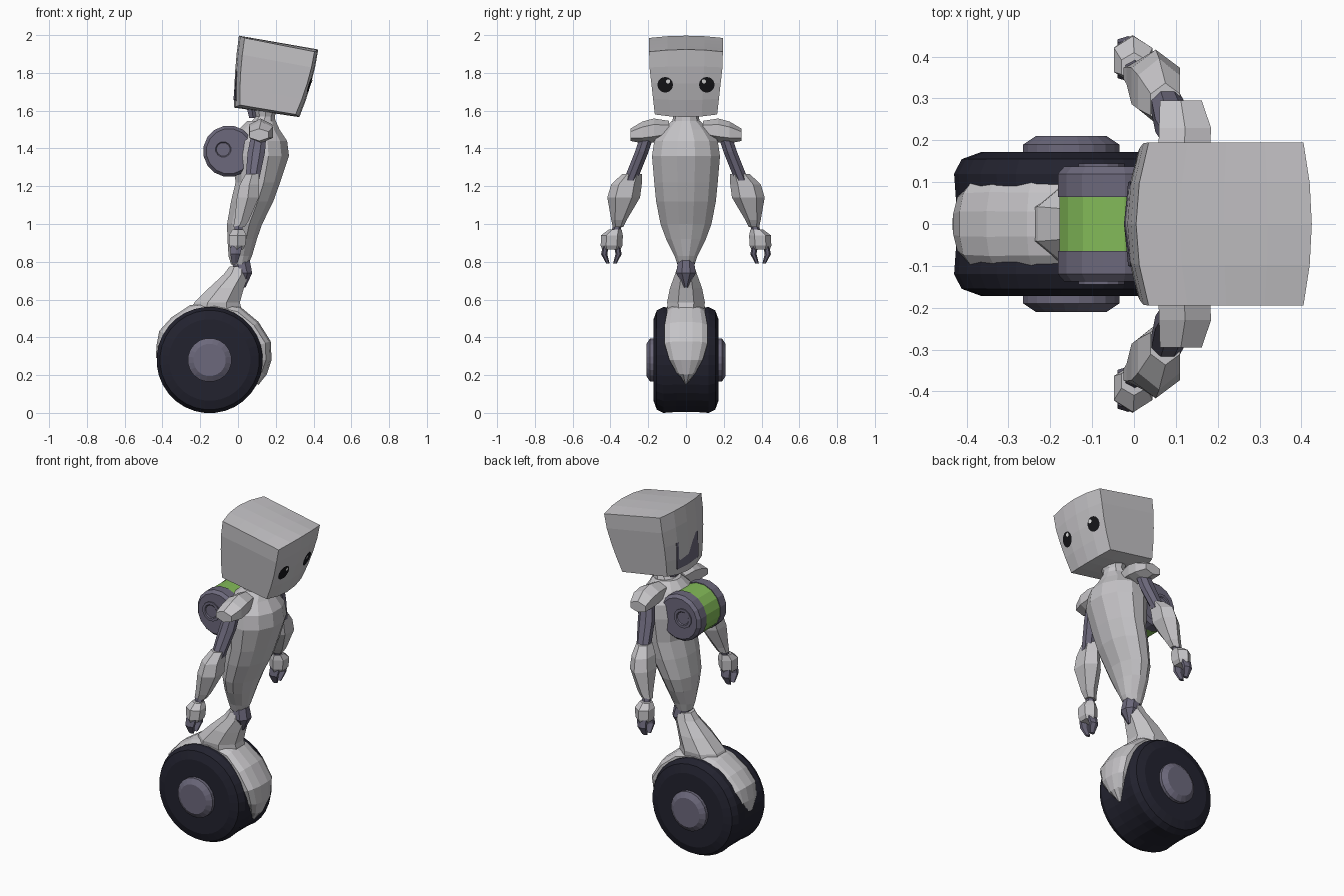
import bpy, bmesh, math
from mathutils import Vector
from mathutils.bvhtree import BVHTree

if "Cube" in bpy.data.objects:
    bpy.data.objects.remove(bpy.data.objects["Cube"])


def material(name, rgb):
    m = bpy.data.materials.new(name)
    m.diffuse_color = (*rgb, 1)
    m.use_nodes = True
    m.node_tree.nodes["Principled BSDF"].inputs["Base Color"].default_value = m.diffuse_color
    return m


SHELL = material("light grey shell", (0.56, 0.55, 0.57))
JOINT = material("purple grey joint", (0.15, 0.14, 0.20))
RUBBER = material("dark rubber", (0.016, 0.016, 0.028))
GREEN = material("green band", (0.23, 0.50, 0.10))
BLACK = material("black eye", (0.008, 0.008, 0.010))
WHITE = material("white glint", (0.85, 0.85, 0.85))


def finish(bm, name, *mats):
    bmesh.ops.recalc_face_normals(bm, faces=bm.faces)
    me = bpy.data.meshes.new(name)
    bm.to_mesh(me)
    bm.free()
    for m in mats:
        me.materials.append(m)
    ob = bpy.data.objects.new(name, me)
    bpy.context.collection.objects.link(ob)
    return ob


def skin(name, mat, rings, caps=True):
    """Join equal-length rings of points into a closed surface."""
    bm = bmesh.new()
    vs = [[bm.verts.new(p) for p in r] for r in rings]
    n = len(vs[0])
    for a, b in zip(vs, vs[1:]):
        for i in range(n):
            j = (i + 1) % n
            bm.faces.new((a[i], a[j], b[j], b[i]))
    if caps:
        bm.faces.new(vs[0])
        bm.faces.new(vs[-1])
    return finish(bm, name, mat)


def loft(name, mat, sections, n=8, axis='z'):
    """Sections are (x, y, z, half width, half depth) stacked along an axis."""
    k = 1 / math.cos(math.pi / n)
    rings = []
    for x, y, z, a, b in sections:
        ring = []
        for i in range(n):
            t = 2 * math.pi * (i + 0.5) / n
            p, q = a * k * math.cos(t), b * k * math.sin(t)
            ring.append((x + p, y + q, z) if axis == 'z' else (x + p, y, z + q))
        rings.append(ring)
    return skin(name, mat, rings)


def lathe(name, mat, cx, cz, profile, n=32):
    """Revolve (radius, y) pairs around an axis along y."""
    return loft(name, mat, [(cx, y, cz, r, r) for r, y in profile], n, 'y')


# wheel: grooved tyre and two hubs
WX, WZ = -0.15, 0.28
half = [(0.15, 0.172), (0.215, 0.172), (0.262, 0.155), (0.28, 0.12), (0.275, 0.05)]
lathe("tyre", RUBBER, WX, WZ, half + [(r, -y) for r, y in half[::-1]])
for s, side in ((1, "left"), (-1, "right")):
    lathe(side + "_hub", JOINT, WX, WZ,
          [(0.115, 0.16 * s), (0.115, 0.19 * s), (0.085, 0.21 * s)], 20)

# mudguard wrapped over the wheel: (angle, outer radius, half width)
guard = [(-27, .29, .006), (-14, .312, .05), (0, .328, .088), (17, .338, .114), (38, .328, .114),
         (60, .325, .10), (85, .315, .10), (110, .308, .10), (132, .303, .102),
         (150, .308, .098), (165, .292, .085), (178, .284, .03)]
rings = []
for deg, R, w in guard:
    c, s = math.cos(math.radians(deg)), math.sin(math.radians(deg))
    shape = [(.25, -w), (R - .03, -w), (R - .01, -.75 * w), (R, -.3 * w),
             (R, .3 * w), (R - .01, .75 * w), (R - .03, w), (.25, w)]
    rings.append([(WX + r * c, y, WZ + r * s) for r, y in shape])
skin("mudguard", SHELL, rings)

# leg and waist joint
loft("leg", SHELL, [(-.12, 0, .50, .15, .09), (-.11, 0, .585, .12, .10), (-.062, 0, .66, .093, .085),
                    (-.008, 0, .735, .066, .058), (0, 0, .775, .045, .045)])
loft("waist", JOINT, [(.03, 0, .665, .01, .01), (.03, 0, .74, .045, .052),
                      (.01, 0, .82, .05, .04)])

# torso and neck
loft("torso", SHELL, [(.008, 0, .785, .045, .045), (.012, 0, .83, .062, .06),
                      (.022, 0, .92, .078, .105), (.035, 0, 1.0, .093, .135),
                      (.075, 0, 1.12, .112, .158), (.105, 0, 1.22, .118, .168),
                      (.122, 0, 1.36, .148, .18), (.118, 0, 1.44, .142, .168),
                      (.112, 0, 1.50, .108, .12), (.125, 0, 1.545, .075, .075)], 12)
loft("neck", SHELL, [(.13, 0, 1.53, .07, .072), (.145, 0, 1.57, .05, .064),
                     (.15, 0, 1.65, .075, .085)], 10)
loft("neck_plug", JOINT, [(.08, 0, 1.56, .02, .03), (.07, 0, 1.64, .03, .035)], 6)

# head: tilted box with slightly bulging faces
bm = bmesh.new()
bmesh.ops.create_cube(bm, size=2)
bmesh.ops.subdivide_edges(bm, edges=bm.edges, cuts=3, use_grid_fill=True)
for v in bm.verts:
    u, t, w = v.co
    p, q = (u + 1) / 2, (w + 1) / 2
    low = Vector((0.01, 0, 1.63)).lerp(Vector((.305, 0, 1.58)), p)
    top = Vector((.035, 0, 1.985)).lerp(Vector((.405, 0, 1.912)), p)
    c = low.lerp(top, q)
    c.x += (.02 * p - .03 * (1 - p)) * (1 - t * t) + (.012 * p - .008 * (1 - p)) * (1 - w * w)
    c.z += (.012 * q - .014 * (1 - q)) * (1 - t * t)
    c.y = t * (.165 + .03 * min(1, q * 1.25))
    v.co = c
bm.faces.ensure_lookup_table()
tree = BVHTree.FromBMesh(bm)
finish(bm, "head", SHELL)


# eyes: thin discs laid on the face
def face_disc(name, mat, y, z, r, lift):
    bm = bmesh.new()

    def pt(py, pz):
        hit = tree.ray_cast(Vector((2, py, pz)), Vector((-1, 0, 0)))[0]
        return bm.verts.new((hit.x + lift, py, pz))
    n, prev = 20, None
    mid = pt(y, z)
    for f in (.5, 1):
        ring = [pt(y + r * f * math.cos(2 * math.pi * i / n),
                   z + r * f * math.sin(2 * math.pi * i / n)) for i in range(n)]
        for i in range(n):
            j = (i + 1) % n
            bm.faces.new((mid, ring[i], ring[j]) if prev is None
                         else (prev[i], ring[i], ring[j], prev[j]))
        prev = ring
    finish(bm, name, mat)


for s, side in ((1, "left"), (-1, "right")):
    face_disc(side + "_eye", BLACK, .11 * s, 1.737, .041, .004)
    face_disc(side + "_eye_glint", WHITE, .095 * s, 1.755, .011, .008)

# panel on the back of the head
skin("head_back_panel", JOINT, [
    [(x + .012, y * .85, 1.63), (x - .006 * (y == 0), y, 1.66), (x + .006, y, 1.81)]
    for x, y in ((.012, .11), (-.014, .10), (-.018, 0), (-.014, -.10), (.012, -.11))])

# barrel pack on the back: purple drums, green band, raised cap rings
BX, BZ = -.048, 1.385
lathe("pack_band", GREEN, BX, BZ, [(.13, -.068), (.13, .068)], 16)
for s, side in ((1, "left"), (-1, "right")):
    lathe(side + "_pack_drum", JOINT, BX, BZ,
          [(.134, .065 * s), (.134, .12 * s), (.118, .138 * s)], 16)
    lathe(side + "_pack_cap", JOINT, BX - .03, BZ + .01,
          [(.055, .13 * s), (.055, .145 * s), (.04, .145 * s), (.035, .14 * s)], 12)

# arms, mirrored
for s, side in ((1, "left"), (-1, "right")):
    def part(name, mat, secs, n=8, axis='z'):
        loft(side + name, mat, [(x, y * s, z, a, b) for x, y, z, a, b in secs], n, axis)
    part("_shoulder", SHELL, [(.115, .09, 1.50, .05, .04), (.12, .17, 1.495, .062, .055),
                              (.122, .23, 1.485, .062, .05), (.112, .295, 1.472, .05, .028)],
         6, 'y')
    part("_upper_arm", JOINT, [(.11, .205, 1.47, .04, .035), (.097, .235, 1.38, .046, .036),
                               (.075, .295, 1.23, .036, .036)])
    part("_forearm", SHELL, [(.075, .285, 1.265, .035, .045), (.06, .315, 1.21, .05, .07),
                             (.052, .33, 1.14, .058, .075), (.02, .355, 1.02, .038, .035),
                             (.005, .36, .985, .03, .024)], 6)
    part("_wrist", JOINT, [(.004, .362, 1.0, .022, .02), (0, .375, .94, .022, .02)], 6)
    part("_hand", SHELL, [(0, .375, .97, .03, .03), (-.002, .392, .94, .046, .05),
                          (-.004, .394, .885, .042, .05), (-.006, .395, .865, .032, .042)], 6)
    # pincer fingers
    for d, f in ((1, "_outer_finger"), (-1, "_inner_finger")):
        part(f, JOINT, [(-.008, .395 + .03 * d, .885, .03, .014),
                        (-.014, .395 + .038 * d, .84, .026, .014),
                        (-.018, .395 + .018 * d, .79, .014, .008)], 6)
